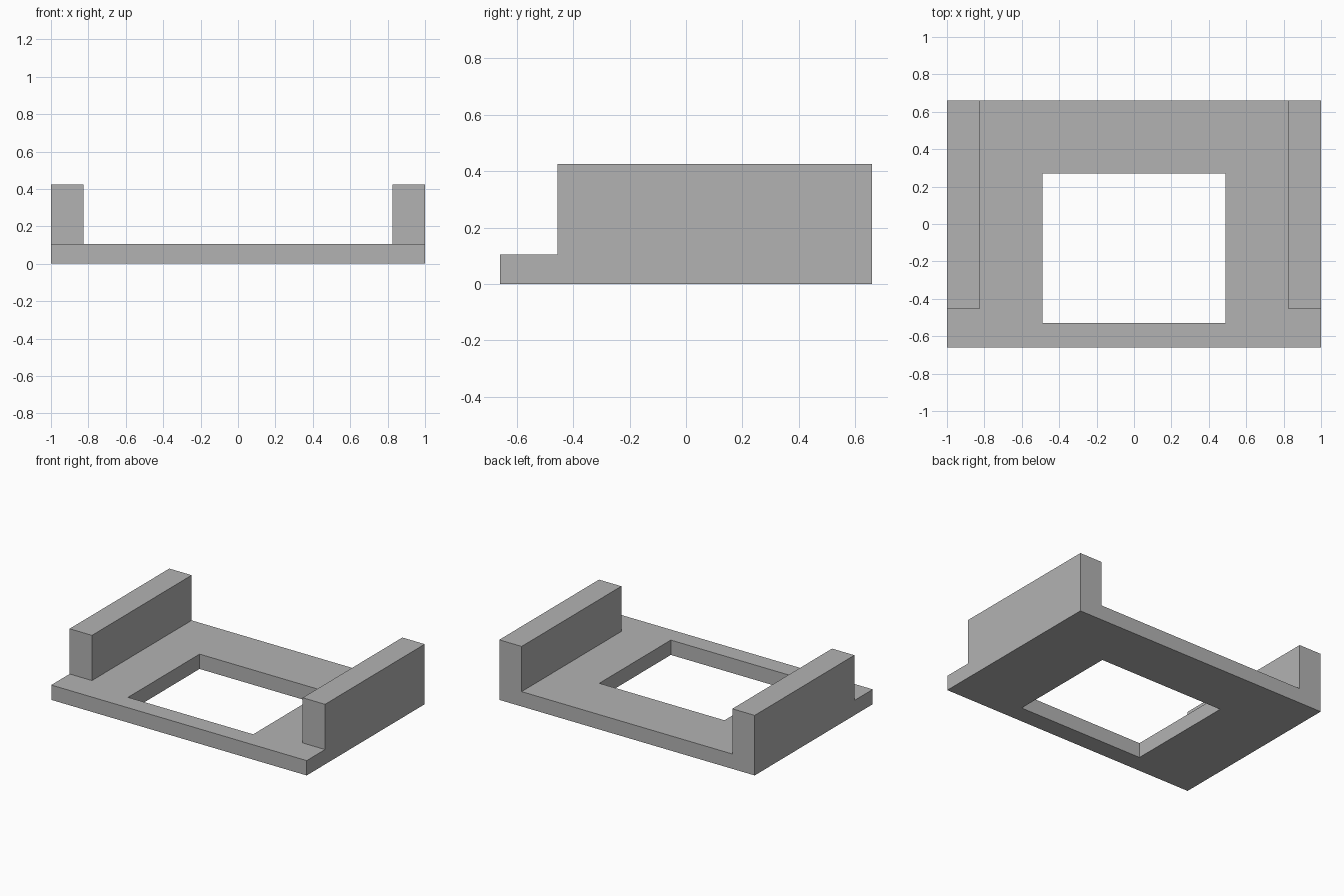
import bpy
import bmesh
import math

cube = bpy.data.objects.get("Cube")
if cube:
    bpy.data.objects.remove(cube, do_unlink=True)

# Cut lines of the plan: outer edge, rail inner edge, opening edge
XS = [-1.0, -0.825, -0.49, 0.49, 0.825, 1.0]
YS = [-0.66, -0.53, -0.455, 0.27, 0.66]
PLATE_TOP, RAIL_TOP = 0.105, 0.425
RAIL_X, RAIL_FRONT = 0.825, -0.455
OPEN_X, OPEN_FRONT, OPEN_BACK = 0.49, -0.53, 0.27


def in_opening(x, y):
    return abs(x) < OPEN_X and OPEN_FRONT < y < OPEN_BACK


def raise_faces(bm, faces, height):
    """Extrude a group of faces straight up."""
    result = bmesh.ops.extrude_face_region(bm, geom=faces)
    verts = [g for g in result["geom"] if isinstance(g, bmesh.types.BMVert)]
    bmesh.ops.translate(bm, verts=verts, vec=(0, 0, height))
    return [g for g in result["geom"] if isinstance(g, bmesh.types.BMFace)]


# Flat plan with the rectangular opening left out
bm = bmesh.new()
grid = [[bm.verts.new((x, y, 0)) for y in YS] for x in XS]
for i in range(len(XS) - 1):
    for j in range(len(YS) - 1):
        if not in_opening((XS[i] + XS[i + 1]) / 2, (YS[j] + YS[j + 1]) / 2):
            bm.faces.new((grid[i][j], grid[i + 1][j],
                          grid[i + 1][j + 1], grid[i][j + 1]))

# Base plate, then a side rail along each end
top = raise_faces(bm, bm.faces[:], PLATE_TOP)
for side in (-1, 1):
    rail = [f for f in top
            if side * f.calc_center_median().x > RAIL_X
            and f.calc_center_median().y > RAIL_FRONT]
    top = [f for f in top if f not in rail]
    raise_faces(bm, rail, RAIL_TOP - PLATE_TOP)

# Merge coplanar faces into clean panels
bmesh.ops.recalc_face_normals(bm, faces=bm.faces)
bmesh.ops.dissolve_limit(bm, angle_limit=math.radians(1),
                         verts=bm.verts, edges=bm.edges)

mesh = bpy.data.meshes.new("railed_base_plate")
bm.to_mesh(mesh)
bm.free()
body = bpy.data.objects.new("railed_base_plate", mesh)
bpy.context.collection.objects.link(body)

# Plain grey finish
grey = bpy.data.materials.new("plain_grey")
grey.use_nodes = True
colour = (0.45, 0.45, 0.45, 1)
grey.diffuse_color = colour
grey.node_tree.nodes["Principled BSDF"].inputs["Base Color"].default_value = colour
mesh.materials.append(grey)
